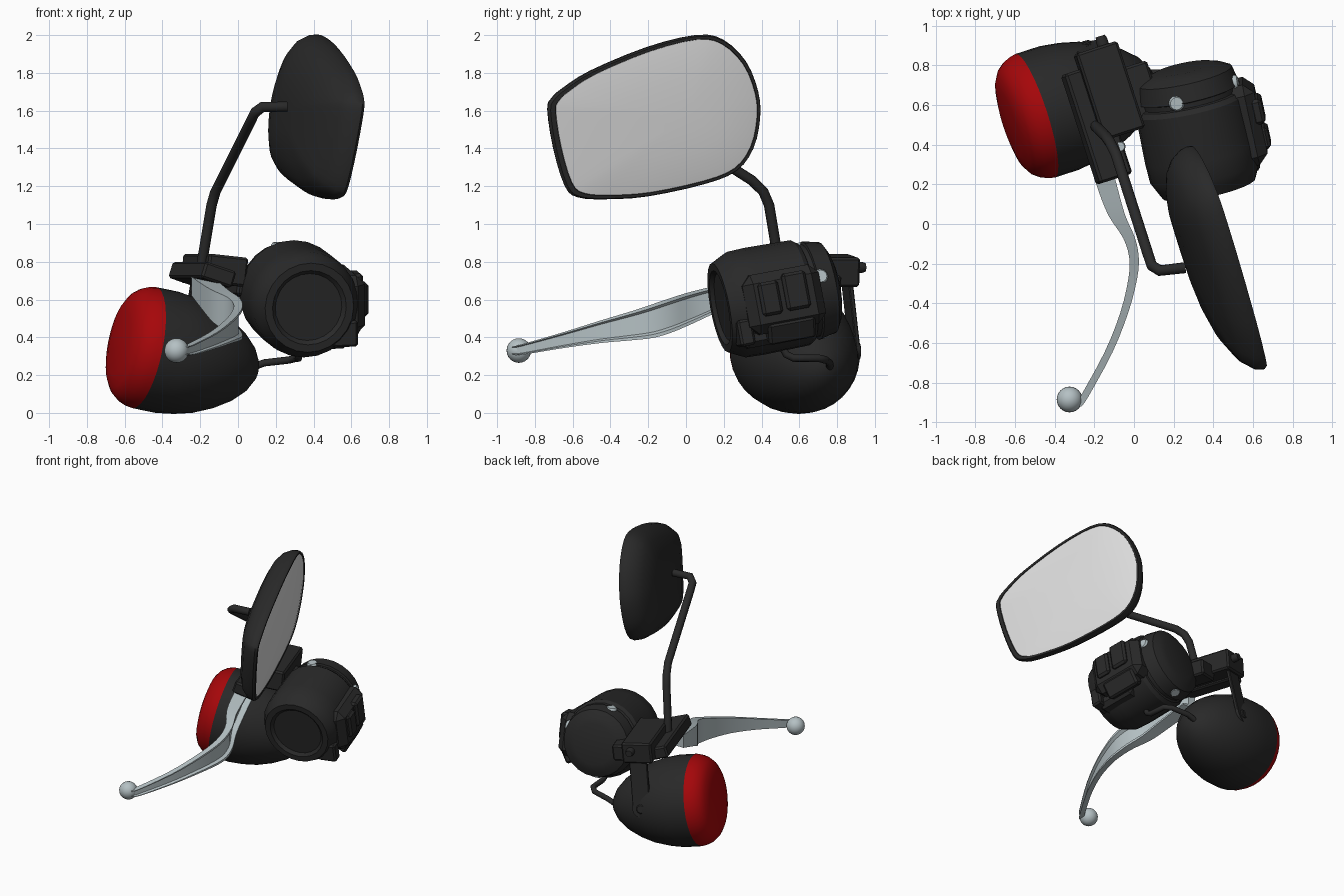
import bpy, bmesh, math
from mathutils import Vector, Matrix

cube = bpy.data.objects.get("Cube")
if cube:
    bpy.data.objects.remove(cube, do_unlink=True)


def material(name, r, g, b):
    m = bpy.data.materials.new(name)
    m.use_nodes = True
    m.diffuse_color = (r, g, b, 1)
    bsdf = next(n for n in m.node_tree.nodes if n.type == 'BSDF_PRINCIPLED')
    bsdf.inputs["Base Color"].default_value = (r, g, b, 1)
    return m


BLACK = material("satin black", .022, .022, .022)
SILVER = material("polished silver", .46, .53, .55)
RED = material("red lens", .38, .002, .003)
GLASS = material("mirror glass", .74, .74, .74)


def finish(name, bm, mat, angle=35):
    bmesh.ops.recalc_face_normals(bm, faces=bm.faces)
    mesh = bpy.data.meshes.new(name)
    bm.to_mesh(mesh)
    bm.free()
    mesh.materials.append(mat)
    ob = bpy.data.objects.new(name, mesh)
    bpy.context.collection.objects.link(ob)
    bpy.ops.object.select_all(action='DESELECT')
    ob.select_set(True)
    bpy.context.view_layer.objects.active = ob
    bpy.ops.object.shade_smooth_by_angle(angle=math.radians(angle))
    return ob


def loft(name, rings, mat, angle=35):
    """Skin a list of point rings and cap both ends."""
    bm = bmesh.new()
    vs = [[bm.verts.new(p) for p in ring] for ring in rings]
    n = len(vs[0])
    for a, b in zip(vs, vs[1:]):
        for i in range(n):
            bm.faces.new((a[i], a[(i + 1) % n], b[(i + 1) % n], b[i]))
    bm.faces.new(vs[0])
    bm.faces.new(vs[-1])
    return finish(name, bm, mat, angle)


def lathe(name, origin, axis, profile, mat, sides=32, angle=35):
    """Revolve (distance, radius) pairs around an axis."""
    q = Vector(axis).to_track_quat('Z', 'Y')
    turn = [2 * math.pi * i / sides for i in range(sides)]
    rings = [[Vector(origin) + q @ Vector((r * math.cos(a), r * math.sin(a), t))
              for a in turn] for t, r in profile]
    return loft(name, rings, mat, angle)


def box(name, frame, centre, size, mat=BLACK, bevel=.012, turn=0):
    """Bevelled box placed in a local frame, turned about the local y axis."""
    bm = bmesh.new()
    bmesh.ops.create_cube(bm, size=1)
    bmesh.ops.scale(bm, vec=size, verts=bm.verts)
    bmesh.ops.bevel(bm, geom=bm.edges[:], offset=bevel, segments=1, affect='EDGES')
    bm.transform(frame @ Matrix.Translation(centre) @ Matrix.Rotation(math.radians(turn), 4, 'Y'))
    return finish(name, bm, mat, 20)


def tube(name, points, radius):
    c = bpy.data.curves.new(name, 'CURVE')
    c.dimensions = '3D'
    c.bevel_depth, c.bevel_resolution, c.use_fill_caps = radius, 3, True
    s = c.splines.new('POLY')
    s.points.add(len(points) - 1)
    for p, co in zip(s.points, points):
        p.co = (*co, 1)
    c.materials.append(BLACK)
    bpy.context.collection.objects.link(bpy.data.objects.new(name, c))


def bolt(name, origin, axis, r=.03, mat=SILVER, length=.03):
    lathe(name, origin, axis, [(-.03, r), (length * .6, r), (length, r * .8)], mat, 12)


def smooth(pts, closed, steps=3):
    """Spline through points of any dimension."""
    pts, n = [Vector(p) for p in pts], len(pts)

    def at(i):
        return pts[i % n] if closed else pts[max(0, min(i, n - 1))]

    out = []
    for i in range(n if closed else n - 1):
        a, p, b, c = (at(i + k) for k in (-1, 0, 1, 2))
        for k in range(steps):
            t = k / steps
            out.append(.5 * (2 * p + (b - a) * t + (2 * a - 5 * p + 4 * b - c) * t * t
                             + (3 * p - a - 3 * b + c) * t ** 3))
    return out if closed else out + [pts[-1]]


# Mirror: an outline on a tilted plane, a domed shell behind and slightly convex glass
outline = [(-.73, 1.6), (-.71, 1.66), (-.65, 1.715), (-.5, 1.81), (-.2, 1.935), (.06, 2.0),
           (.2, 1.975), (.32, 1.86), (.385, 1.7), (.395, 1.56), (.36, 1.4), (.27, 1.28),
           (.1, 1.21), (-.2, 1.145), (-.42, 1.13), (-.57, 1.14), (-.64, 1.2), (-.70, 1.4)]
normal = Vector((1, .338, -.127)).normalized()
loop = smooth(outline, True)
middle = Vector((-.12, 1.57))


def mirror_ring(scale, depth):
    ring = []
    for p in loop:
        y, z = middle + (p - middle) * scale
        y += .12 * (1 - scale)
        ring.append(Vector((.213 - .338 * y + .127 * z, y, z)) - normal * depth)
    return ring


loft("mirror_shell", [mirror_ring(s, d) for s, d in
     [(.94, .006), (.95, -.008), (.985, -.008), (1, .008), (.985, .05), (.91, .105),
      (.79, .145), (.6, .177), (.4, .195), (.2, .202)]], BLACK, 45)
loft("mirror_glass", [mirror_ring(s, d) for s, d in
     [(.945, .004), (.945, -.004), (.8, -.012), (.5, -.02), (.2, -.024)]], GLASS)
tube("mirror_stem", [(-.2, .5, .72), (-.19, .49, .8), (-.14, .44, 1.1), (-.12, .41, 1.17),
                     (-.09, .35, 1.23), (.07, -.15, 1.55), (.09, -.21, 1.59),
                     (.13, -.235, 1.62), (.26, -.22, 1.62)], .028)

# Turn signal: bullet shell and red lens on one axis
signal, signal_axis = Vector((-.47, .555, .34)), Vector((-.93, -.3, .19)).normalized()
lathe("signal_shell", signal, signal_axis,
      [(.03, .327), (-.1, .327), (-.2, .313), (-.3, .288), (-.4, .245), (-.49, .19),
       (-.56, .125), (-.6, .06), (-.61, .015)], BLACK)
lathe("signal_lens", signal, signal_axis,
      [(.03, .327), (.06, .321), (.095, .307), (.13, .28), (.155, .24), (.17, .17),
       (.178, .03)], RED)

# Switch housing: stepped drum around the handlebar axis
start, bar = Vector((.38, .17, .555)), Vector((-.21, .96, .18)).normalized()
side = (Vector((1, 0, 0)) - bar * bar.x).normalized()
up = side.cross(bar)
housing = Matrix((side, bar, up)).transposed().to_4x4()
housing.translation = start
lathe("switch_housing", start, bar,
      [(.03, .18), (.01, .2), (.01, .24), (.06, .265), (.1, .284), (.2, .288), (.45, .283),
       (.475, .265), (.48, .25), (.505, .25), (.51, .265), (.6, .245), (.625, .2), (.64, .15)],
      BLACK, 24, 25)
box("switch_pod", housing, (.21, .3, -.02), (.24, .42, .32), bevel=.05)
box("housing_foot", housing, (.05, .2, -.19), (.36, .3, .1), bevel=.03)
box("front_latch", housing, (.2, .07, -.155), (.14, .08, .14))
for name, t, z, w, h in [("left_button", .215, .0, .11, .18), ("right_button", .36, .015, .13, .2)]:
    box(name, housing, (.325, t, z), (.06, w, h), bevel=.015)
box("lower_button", housing, (.265, .31, -.175), (.08, .26, .13), turn=30, bevel=.015)
bolt("top_screw", (.215, .61, .872), (0, -.1, 1), .04)
bolt("side_screw", (.495, .71, .72), (.97, .15, .15), .04)
bolt("under_screw", (.25, .74, .43), (0, .4, -.9), .04)

# Lever clamp, mounting block and signal strap
clamp = Matrix.Translation((-.125, .67, .75)) @ Matrix.Rotation(math.radians(18), 4, 'Z') \
    @ Matrix.Rotation(math.radians(6), 4, 'Y')
box("mount_block", clamp, (.0, .0, .005), (.22, .46, .155))
box("lever_clamp", clamp, (-.11, -.14, -.03), (.18, .58, .09), turn=12)
box("clamp_bridge", clamp, (.15, -.06, -.06), (.16, .3, .12))
bolt("clamp_screw", (-.07, .39, .725), (0, 0, 1), .028)
back = Vector((-.3, .95, 0)).normalized()
bolt("block_bolt", (-.155, .9, .77), back, .03, BLACK, .05)
strap = Matrix.Translation((-.215, .872, .52)) @ Matrix.Rotation(math.radians(18), 4, 'Z') \
    @ Matrix.Rotation(math.radians(9), 4, 'X') @ Matrix.Rotation(math.radians(7), 4, 'Y')
box("signal_strap", strap, (0, 0, 0), (.13, .025, .38), bevel=.005)
foot = strap @ Vector((0, -.012, -.18))
out = strap.to_3x3() @ Vector((0, 1, 0))
lathe("strap_eye", foot, out, [(-.05, .067), (.025, .067)], BLACK, 20)
bolt("strap_bolt", foot + out * .025, out, .035, BLACK, .015)

# Signal wire
tube("signal_wire", [(.07, .76, .24), (.14, .76, .265), (.27, .74, .28), (.31, .7, .29),
                     (.32, .57, .29), (.32, .53, .31), (.32, .5, .37)], .02)

# Lever: channel section lofted along a curved path, with a ball end
channel = [(-1, -1), (1, -1), (1, -.8), (.1, -.65), (.1, .65), (1, .8), (1, 1), (-1, 1)]
stations = [(-.19, .38, .67, .055, .05), (-.13, .17, .605, .05, .07), (-.085, .04, .56, .042, .085),
            (-.025, -.07, .52, .03, .092), (0, -.17, .488, .024, .09), (-.007, -.28, .463, .022, .078),
            (-.05, -.45, .43, .02, .06), (-.13, -.65, .385, .02, .042), (-.25, -.87, .335, .02, .028),
            (-.28, -.92, .33, .015, .022)]
loft("brake_lever", [[Vector((x + u * w, y, z + v * h)) for u, v in channel]
                     for x, y, z, w, h in smooth(stations, False)], SILVER, 40)
bm = bmesh.new()
bmesh.ops.create_uvsphere(bm, u_segments=24, v_segments=12, radius=.065)
bm.transform(Matrix.Translation((-.325, -.885, .33)))
finish("lever_ball", bm, SILVER)
